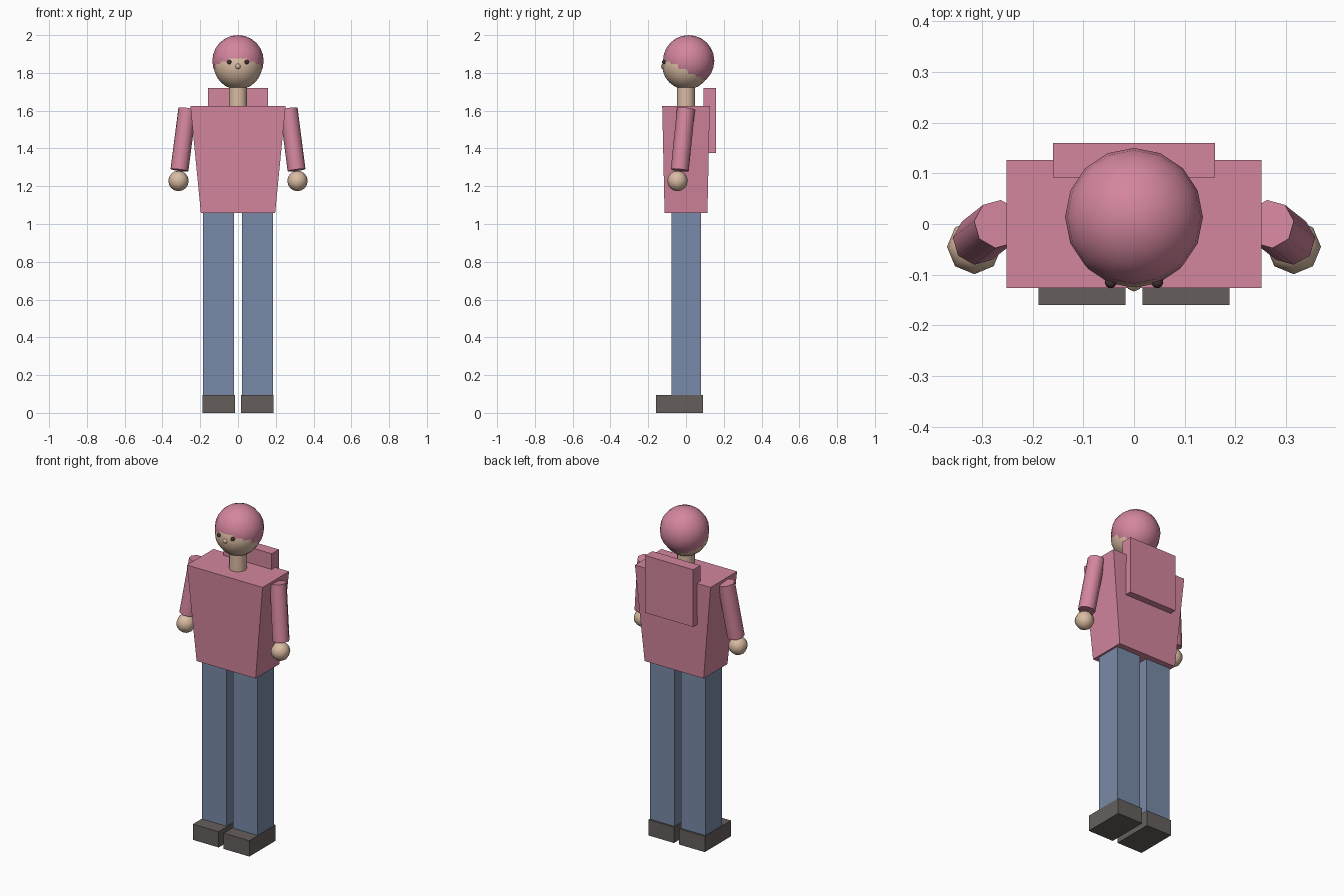
import bpy, bmesh, math
from mathutils import Vector, Matrix

if "Cube" in bpy.data.objects:
    bpy.data.objects.remove(bpy.data.objects["Cube"], do_unlink=True)


def srgb(v):
    v /= 255
    return v / 12.92 if v <= 0.04045 else ((v + 0.055) / 1.055) ** 2.4


def material(name, *rgb):
    colour = [srgb(c) for c in rgb] + [1]
    m = bpy.data.materials.new(name)
    m.use_nodes = True
    m.diffuse_color = colour
    m.node_tree.nodes["Principled BSDF"].inputs["Base Color"].default_value = colour
    return m


PINK = material("dusty pink", 212, 134, 158)
SKIN = material("skin", 218, 188, 163)
DENIM = material("denim blue", 121, 138, 168)
SHOE = material("dark brown", 101, 95, 92)
EYE = material("eye dark", 70, 50, 50)


def finish(name, bm, mat, smooth=False):
    mesh = bpy.data.meshes.new(name)
    bm.to_mesh(mesh)
    bm.free()
    mesh.materials.append(mat)
    ob = bpy.data.objects.new(name, mesh)
    bpy.context.collection.objects.link(ob)
    if smooth:
        bpy.ops.object.select_all(action='DESELECT')
        ob.select_set(True)
        bpy.context.view_layer.objects.active = ob
        bpy.ops.object.shade_smooth_by_angle(angle=math.radians(60))
    return ob


def box(name, mat, x, y, z, bottom_scale=(1, 1)):
    """Box from (min, max) ranges, with an optional taper towards the bottom."""
    bm = bmesh.new()
    bmesh.ops.create_cube(bm, size=1)
    for v in bm.verts:
        sx, sy = bottom_scale if v.co.z < 0 else (1, 1)
        v.co = [(lo + hi) / 2 + c * s * (hi - lo)
                for (lo, hi), c, s in zip((x, y, z), v.co, (sx, sy, 1))]
    finish(name, bm, mat)


def ball(name, mat, centre, radius, segments, rings):
    bm = bmesh.new()
    bmesh.ops.create_uvsphere(bm, u_segments=segments, v_segments=rings, radius=radius,
                              matrix=Matrix.Translation(centre))
    finish(name, bm, mat, True)


def rod(name, mat, start, end, radius, sides):
    start, end = Vector(start), Vector(end)
    axis = end - start
    turn = axis.to_track_quat('Z', 'Y').to_matrix().to_4x4()
    bm = bmesh.new()
    bmesh.ops.create_cone(bm, cap_ends=True, segments=sides, radius1=radius, radius2=radius,
                          depth=axis.length,
                          matrix=Matrix.Translation((start + end) / 2) @ turn)
    finish(name, bm, mat, True)


# Torso and backpack
box("torso", PINK, (-0.252, 0.252), (-0.126, 0.126), (1.057, 1.625), (0.78, 0.9))
box("backpack", PINK, (-0.16, 0.16), (0.092, 0.16), (1.375, 1.72))

# Head, with the hair as a larger ball set up and back
rod("neck", SKIN, (0, 0, 1.6), (0, 0, 1.73), 0.048, 12)
ball("head", SKIN, (0, 0.002, 1.84), 0.128, 16, 12)
ball("hair", PINK, (0, 0.014, 1.864), 0.136, 16, 12)
ball("nose", SKIN, (0, -0.117, 1.835), 0.016, 8, 6)

# Paired parts
for side, s in (("left", 1), ("right", -1)):
    def span(a, b):
        return tuple(sorted((s * a, s * b)))

    box(side + "_leg", DENIM, span(0.022, 0.185), (-0.078, 0.079), (0.09, 1.06))
    box(side + "_shoe", SHOE, span(0.017, 0.188), (-0.16, 0.09), (0, 0.095))
    rod(side + "_arm", PINK, (s * 0.268, 0, 1.61), (s * 0.31, -0.033, 1.285), 0.048, 8)
    ball(side + "_hand", SKIN, (s * 0.315, -0.045, 1.228), 0.054, 8, 8)
    ball(side + "_eye", EYE, (s * 0.046, -0.115, 1.857), 0.012, 8, 6)
